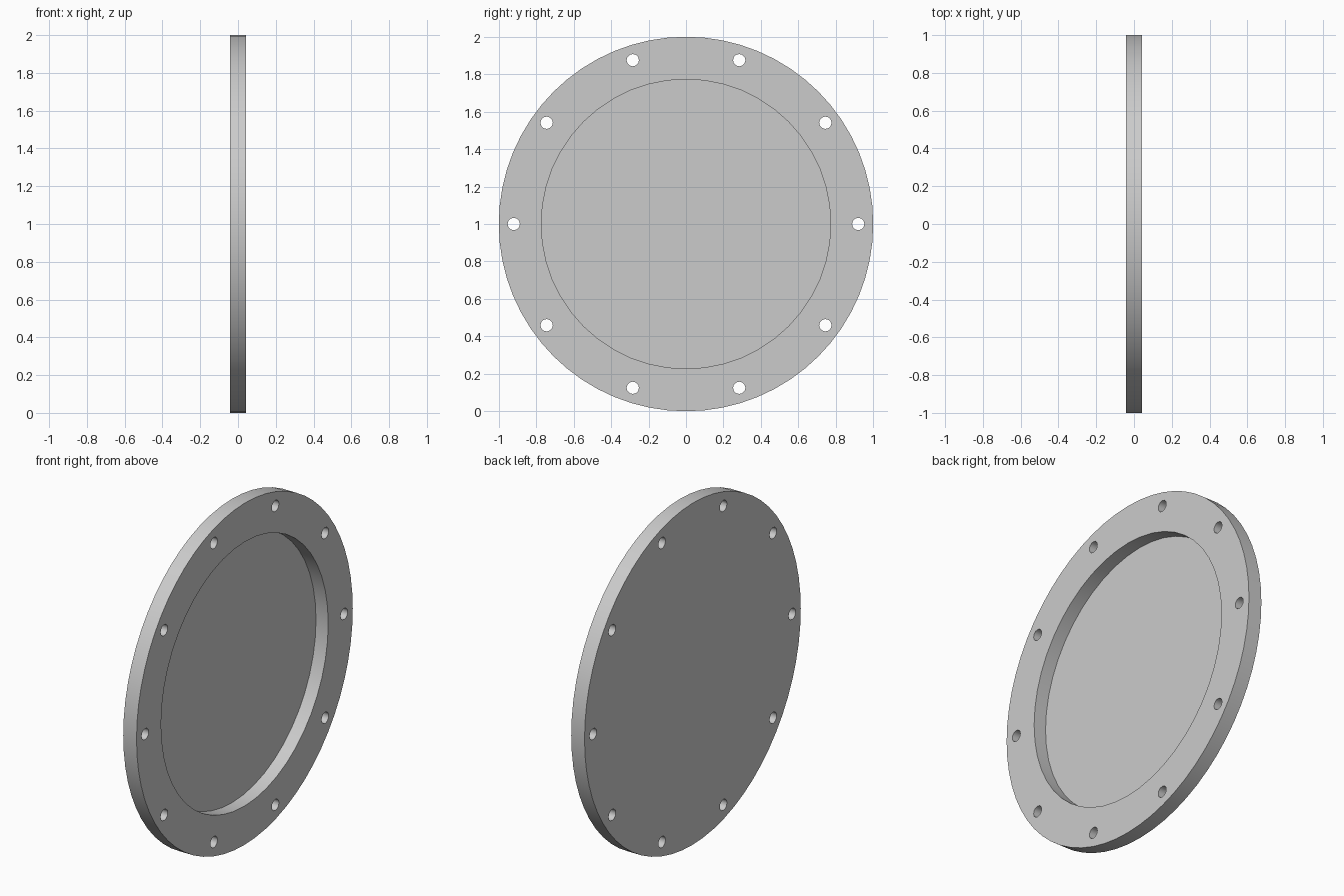
import bpy, bmesh
from math import radians, cos, sin
from mathutils import Matrix

cube = bpy.data.objects.get("Cube")
if cube:
    bpy.data.objects.remove(cube, do_unlink=True)

HALF = 0.043      # half the disc thickness
FLOOR = 0.007     # thickness left under the recess
HOLES = 10

grey = bpy.data.materials.new("plain grey")
grey.use_nodes = True
grey.diffuse_color = (0.6, 0.6, 0.6, 1)
grey.node_tree.nodes["Principled BSDF"].inputs["Base Color"].default_value = grey.diffuse_color


def add_disc(bm, radius, sides, x0, x1, y=0.0, z=1.0):
    """Closed cylinder lying along x from x0 to x1."""
    place = Matrix.Translation(((x0 + x1) / 2, y, z)) @ Matrix.Rotation(radians(90), 4, "Y")
    bmesh.ops.create_cone(bm, cap_ends=True, segments=sides, radius1=radius,
                          radius2=radius, depth=x1 - x0, matrix=place)


def make_object(name, bm):
    mesh = bpy.data.meshes.new(name)
    bm.to_mesh(mesh)
    bm.free()
    obj = bpy.data.objects.new(name, mesh)
    bpy.context.collection.objects.link(obj)
    return obj


# Flange disc
bm = bmesh.new()
add_disc(bm, 1.0, 64, -HALF, HALF)
flange = make_object("flange_cover", bm)
flange.data.materials.append(grey)

# Cutter: round recess on the +x side and a ring of bolt holes
bm = bmesh.new()
add_disc(bm, 0.773, 48, FLOOR - HALF, HALF + 0.1)
for i in range(HOLES):
    a = radians(360 / HOLES * i)
    add_disc(bm, 0.033, 12, -0.2, 0.2, 0.92 * cos(a), 1 + 0.92 * sin(a))
cutter = make_object("recess_and_hole_cutter", bm)
cutter.hide_render = True

# Cut, then drop the cutter
bpy.ops.object.select_all(action="DESELECT")
flange.select_set(True)
bpy.context.view_layer.objects.active = flange
cut = flange.modifiers.new("cut", "BOOLEAN")
cut.operation = "DIFFERENCE"
cut.solver = "EXACT"
cut.object = cutter
bpy.ops.object.modifier_apply(modifier=cut.name)
bpy.data.objects.remove(cutter, do_unlink=True)

bpy.ops.object.shade_smooth_by_angle(angle=radians(35))
